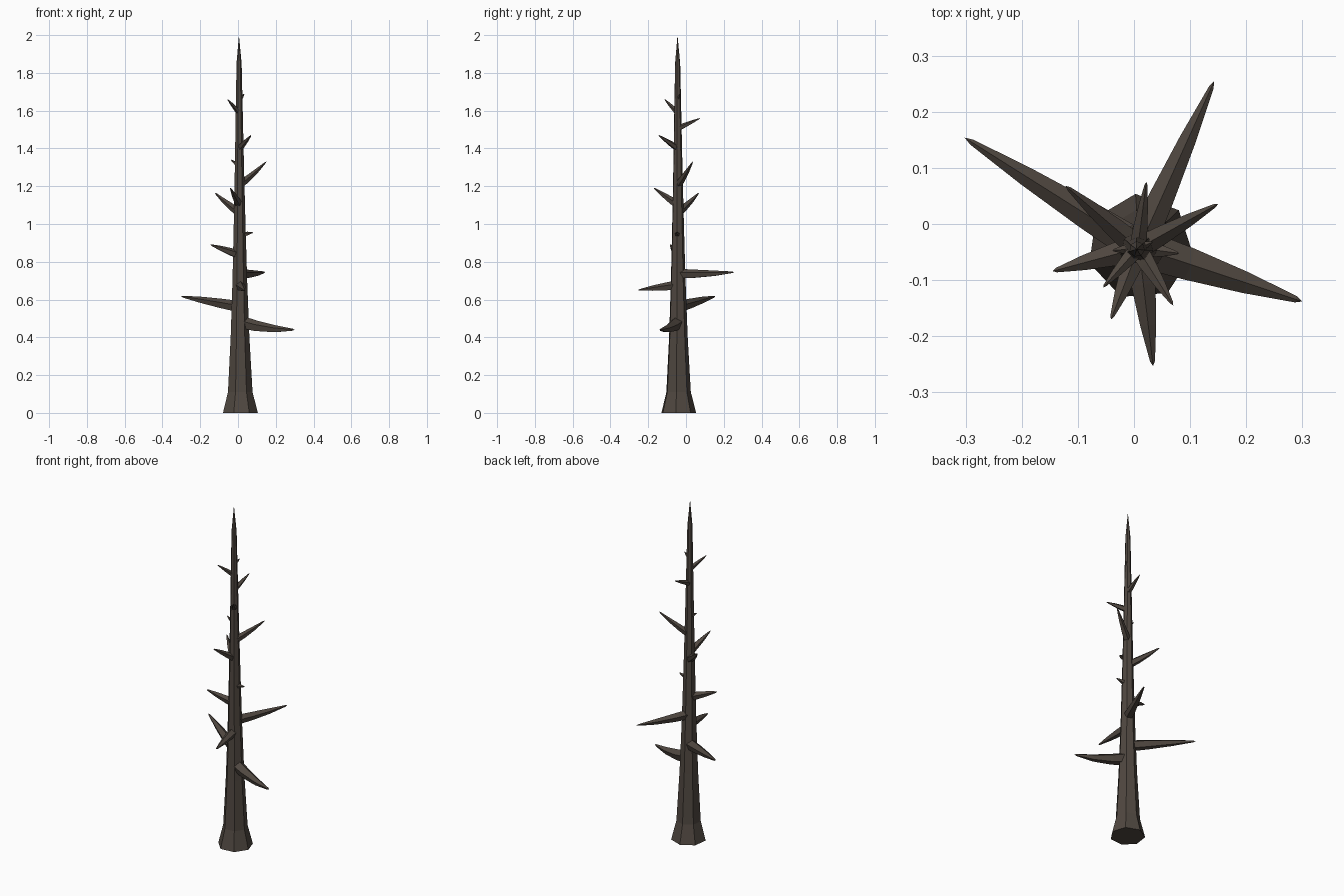
import bpy, bmesh, math
from mathutils import Vector

if "Cube" in bpy.data.objects:
    bpy.data.objects.remove(bpy.data.objects["Cube"])

bark = bpy.data.materials.new("bark")
bark.diffuse_color = (0.08, 0.064, 0.052, 1)
bark.use_nodes = True
bark.node_tree.nodes["Principled BSDF"].inputs["Base Color"].default_value = bark.diffuse_color


def tube(name, rings, sides, phase=0.0, flat=False):
    """Skin rings of (centre, radius) along a path; radius 0 ends in a point."""
    bm = bmesh.new()
    pts = [Vector(c) for c, r in rings]
    loops = []
    for i, (c, r) in enumerate(rings):
        d = (pts[min(i + 1, len(pts) - 1)] - pts[max(i - 1, 0)]).normalized()
        if flat:
            u, v = Vector((1, 0, 0)), Vector((0, 1, 0))
        else:
            u = Vector((0, 0, 1)).cross(d).normalized()
            v = d.cross(u)
        if r == 0:
            loops.append([bm.verts.new(pts[i])])
            continue
        angles = [phase + math.tau * k / sides for k in range(sides)]
        loops.append([bm.verts.new(pts[i] + r * (math.cos(a) * u + math.sin(a) * v)) for a in angles])
    for a, b in zip(loops, loops[1:]):
        for k in range(sides):
            n = (k + 1) % sides
            if len(b) == 1:
                bm.faces.new((a[k], a[n], b[0]))
            else:
                bm.faces.new((a[k], a[n], b[n], b[k]))
    bm.faces.new(loops[0][::-1])
    bmesh.ops.recalc_face_normals(bm, faces=bm.faces)
    mesh = bpy.data.meshes.new(name)
    bm.to_mesh(mesh)
    bm.free()
    mesh.materials.append(bark)
    ob = bpy.data.objects.new(name, mesh)
    bpy.context.collection.objects.link(ob)
    return ob


# Trunk: flared heptagonal foot tapering to a spike
profile = [(0, 0.095), (0.11, 0.067), (0.4, 0.051), (0.7, 0.040), (1.0, 0.032),
           (1.3, 0.025), (1.6, 0.019), (1.85, 0.014), (2.0, 0)]
trunk_rings = [((0.011 - 0.003 * z, -0.041 - 0.002 * z, z), r) for z, r in profile]
tube("trunk", trunk_rings, 7, math.radians(95), flat=True)

# Branch stubs: root height, tip position, root radius, mid-branch sag
branches = [
    (0.48, (0.300, -0.138, 0.440), 0.036, -0.012),
    (0.56, (-0.302, 0.154, 0.617), 0.032, 0.0),
    (0.675, (0.034, -0.253, 0.650), 0.027, 0.0),
    (0.735, (0.143, 0.255, 0.745), 0.028, -0.004),
    (0.835, (-0.145, -0.084, 0.890), 0.025, 0.0),
    (0.94, (0.080, -0.052, 0.955), 0.017, 0.0),
    (1.06, (-0.122, 0.068, 1.165), 0.023, -0.004),
    (1.10, (-0.041, -0.170, 1.190), 0.022, 0.0),
    (1.205, (0.150, 0.036, 1.330), 0.021, -0.004),
    (1.305, (-0.038, -0.047, 1.340), 0.013, 0.0),
    (1.40, (0.070, -0.145, 1.470), 0.018, 0.0),
    (1.505, (0.022, 0.075, 1.560), 0.016, 0.0),
    (1.59, (-0.055, -0.113, 1.660), 0.015, 0.0),
    (1.65, (0.033, -0.032, 1.690), 0.011, 0.0),
]
for i, (z, tip, r, sag) in enumerate(branches):
    root, tip = Vector((0.011 - 0.003 * z, -0.041 - 0.002 * z, z)), Vector(tip)
    rings = []
    for t, k in ((0, 1.0), (0.3, 0.85), (0.65, 0.56), (0.96, 0.17), (1, 0)):
        p = root.lerp(tip, t)
        p.z += sag * math.sin(math.pi * t)
        rings.append((p, r * k))
    tube(f"branch_{i + 1}", rings, 5, math.radians(90))
